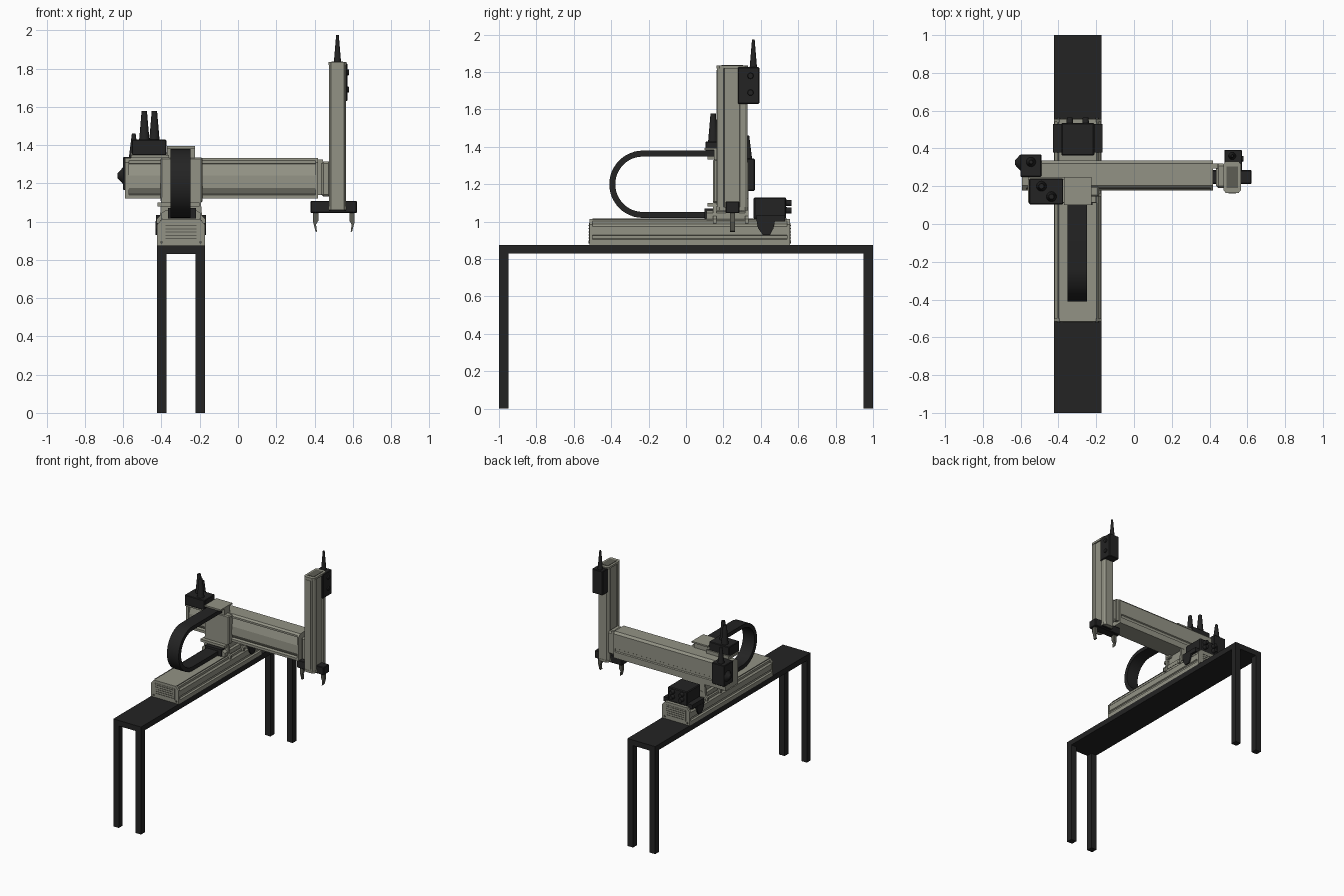
import bpy, bmesh, math
from mathutils import Vector

if "Cube" in bpy.data.objects:
    bpy.data.objects.remove(bpy.data.objects["Cube"])


def material(name, rgb):
    m = bpy.data.materials.new(name)
    m.use_nodes = True
    m.diffuse_color = (*rgb, 1)
    m.node_tree.nodes["Principled BSDF"].inputs["Base Color"].default_value = (*rgb, 1)
    return m


GREY = material("warm_grey_metal", (0.29, 0.29, 0.235))
SHADE = material("dark_grey_vent", (0.11, 0.11, 0.09))
BLACK = material("matte_black", (0.017, 0.017, 0.017))


def finish(name, bm, mat, bevel=0, smooth=False):
    bmesh.ops.recalc_face_normals(bm, faces=bm.faces)
    me = bpy.data.meshes.new(name)
    bm.to_mesh(me)
    bm.free()
    ob = bpy.data.objects.new(name, me)
    bpy.context.collection.objects.link(ob)
    me.materials.append(mat)
    if bevel:
        mod = ob.modifiers.new("soft_edge", 'BEVEL')
        mod.width, mod.segments, mod.limit_method = bevel, 1, 'ANGLE'
    if smooth:
        bpy.ops.object.select_all(action='DESELECT')
        ob.select_set(True)
        bpy.context.view_layer.objects.active = ob
        bpy.ops.object.shade_smooth_by_angle()
    return ob


def box(name, x, y, z, mat, bevel=0):
    bm = bmesh.new()
    bmesh.ops.create_cube(bm, size=1)
    for v in bm.verts:
        v.co = [(r[0] + r[1]) / 2 + c * (r[1] - r[0]) for c, r in zip(v.co, (x, y, z))]
    return finish(name, bm, mat, bevel)


def prism(name, pts, axis, lo, hi, mat, smooth=False):
    """Extrude a 2D outline along x, y or z."""
    bm = bmesh.new()
    place = {'x': lambda a, b: (lo, a, b), 'y': lambda a, b: (a, lo, b), 'z': lambda a, b: (a, b, lo)}[axis]
    f = bm.faces.new([bm.verts.new(place(*p)) for p in pts])
    ext = bmesh.ops.extrude_face_region(bm, geom=[f])["geom"]
    step = Vector([(hi - lo) * (axis == a) for a in 'xyz'])
    bmesh.ops.translate(bm, verts=[v for v in ext if isinstance(v, bmesh.types.BMVert)], vec=step)
    return finish(name, bm, mat, smooth=smooth)


def cone(name, base, tip, r1, r2, mat):
    base, tip = Vector(base), Vector(tip)
    bm = bmesh.new()
    bmesh.ops.create_cone(bm, cap_ends=True, segments=20, radius1=r1, radius2=r2, depth=(tip - base).length)
    rot = (tip - base).to_track_quat('Z', 'Y')
    for v in bm.verts:
        v.co = rot @ v.co + (base + tip) / 2
    return finish(name, bm, mat, smooth=True)


def mirrored(pts, centre):
    return pts + [(2 * centre - a, b) for a, b in reversed(pts)]


CX = -0.298  # centre of the bench and lower rail

# Bench
box("bench_top", (-0.423, -0.173), (-1, 1), (0.83, 0.875), BLACK)
for sx in (-1, 1):
    for sy in (-1, 1):
        x, y = CX + sx * 0.1, sy * 0.975
        box("bench_leg", (x - 0.025, x + 0.025), (y - 0.025, y + 0.025), (0, 0.83), BLACK)

# Lower rail, with grooved sides and stepped top
rail = [(-0.423, 0.875), (-0.423, 0.905), (-0.411, 0.911), (-0.411, 0.925), (-0.42, 0.93),
        (-0.42, 0.975), (-0.408, 0.987), (-0.408, 1.004), (-0.395, 1.014)]
prism("lower_rail", mirrored(rail, CX), 'y', -0.5, 0.54, GREY)
cap = mirrored([(-0.423, 0.875), (-0.423, 0.985), (-0.395, 1.014)], CX)
for y, s in ((-0.5, -1), (0.54, 1)):
    prism("rail_end_cap", cap, 'y', y, y + s * 0.016, GREY)
    face = y + s * 0.016
    box("rail_end_panel", (CX - 0.09, CX + 0.09), sorted((face, face + s * 0.003)), (0.9, 0.992), GREY)
    for i in range(5):
        z = 0.909 + i * 0.017
        box("vent_slot", (CX - 0.08, CX + 0.08), sorted((face, face + s * 0.005)), (z, z + 0.005), SHADE)
    for sx in (-1, 1):
        x = CX + sx * 0.102
        cone("cap_screw", (x, face, 0.892), (x, face + s * 0.005, 0.892), 0.008, 0.008, SHADE)
for sx in (-1, 1):
    x = CX + sx * 0.1
    box("rail_top_seam", (x - 0.003, x + 0.003), (-0.5, 0.54), (1.012, 1.016), SHADE)

# Carriage and upright bracket
saddle = mirrored([(-0.425, 0.99), (-0.425, 1.015), (-0.408, 1.03), (-0.4, 1.125)], CX)
prism("carriage_saddle", mirrored([(-0.4, 1.0), (-0.4, 1.045), (-0.375, 1.06)], CX), 'y', 0.11, 0.335, GREY)
for y in (0.145, 0.315):
    prism("carriage_web", saddle, 'y', y, y + 0.018, GREY)
box("carriage_core", (-0.385, -0.21), (0.16, 0.32), (1.05, 1.13), GREY)
box("upright_plate", (-0.405, -0.185), (0.145, 0.2), (1.1, 1.335), GREY, 0.008)
box("upright_neck", (-0.37, -0.226), (0.15, 0.22), (1.32, 1.385), GREY)
box("chain_shelf", (-0.37, -0.226), (0.1, 0.25), (1.382, 1.394), GREY)
box("bracket_flange", (-0.42, -0.2), (0.115, 0.165), (1.08, 1.1), GREY)
box("cable_shelf", (-0.56, -0.36), (0.115, 0.25), (1.332, 1.348), GREY)
box("cable_shelf_rib", (-0.56, -0.36), (0.235, 0.25), (1.31, 1.36), GREY)

# Cable chain, a U-shaped band
arc = [math.radians(90 + i * 180 / 24) for i in range(25)]
outer = [(-0.23 + 0.18 * math.cos(a), 1.2 + 0.18 * math.sin(a)) for a in arc]
inner = [(-0.23 + 0.148 * math.cos(a), 1.2 + 0.148 * math.sin(a)) for a in arc]
band = [(0.15, 1.38)] + outer + [(0.15, 1.02), (0.15, 1.052)] + inner[::-1] + [(0.15, 1.348)]
prism("cable_chain", band, 'x', -0.353, -0.248, BLACK, smooth=True)
box("chain_anchor", (-0.365, -0.22), (0.1, 0.145), (1.015, 1.07), BLACK)

# Cross beam with a faceted front and grooved back
beam = [(0.335, 1.12), (0.335, 1.17), (0.327, 1.175), (0.327, 1.195), (0.335, 1.2),
        (0.335, 1.315), (0.32, 1.332), (0.205, 1.332), (0.19, 1.32), (0.19, 1.305),
        (0.205, 1.3), (0.185, 1.24), (0.182, 1.175), (0.2, 1.145), (0.178, 1.14), (0.178, 1.12)]
prism("cross_beam", beam, 'x', -0.575, 0.405, GREY)
beam_cap = [(0.178, 1.12), (0.335, 1.12), (0.335, 1.315), (0.32, 1.332), (0.205, 1.332), (0.178, 1.31)]
prism("beam_outer_cap", beam_cap, 'x', -0.592, -0.57, GREY)
prism("beam_inner_cap", beam_cap, 'x', 0.405, 0.418, GREY)
box("beam_link", (0.41, 0.445), (0.295, 0.32), (1.14, 1.325), GREY)

# Vertical column on its slide block
box("slide_block", (0.435, 0.485), (0.19, 0.32), (1.13, 1.315), GREY, 0.012)
c = 0.52
column = [(0.485, 0.165), (0.475, 0.18), (0.475, 0.2), (0.483, 0.205), (0.483, 0.285),
          (0.475, 0.29), (0.475, 0.315), (0.485, 0.33)]
prism("column", mirrored(column, c), 'z', 1.07, 1.82, GREY)
tip = mirrored([(0.487, 0.163), (0.473, 0.18), (0.473, 0.316), (0.487, 0.332)], c)
prism("column_top_cap", tip, 'z', 1.818, 1.834, GREY)
prism("column_foot", tip, 'z', 1.06, 1.078, GREY)
box("column_top_panel", (0.49, 0.55), (0.19, 0.305), (1.834, 1.837), SHADE)
box("column_wear_strip", (0.5, 0.54), (0.162, 0.167), (1.09, 1.81), GREY)

# Gripper
box("gripper_body", (0.38, 0.622), (0.212, 0.285), (1.045, 1.108), BLACK, 0.004)
box("gripper_hub", (0.475, 0.565), (0.2, 0.3), (1.055, 1.075), BLACK)
finger = [(0.392, 1.05), (0.392, 1.0), (0.405, 0.95), (0.413, 0.945), (0.408, 0.985), (0.42, 1.005), (0.42, 1.05)]
for s in (1, -1):
    pts = [(0.501 + s * (a - 0.501), b) for a, b in finger]
    prism("gripper_finger", pts, 'y', 0.235, 0.262, SHADE)

# Column motor
box("column_motor", (0.478, 0.572), (0.278, 0.392), (1.63, 1.826), BLACK, 0.004)
cone("column_motor_cable", (c, 0.36, 1.82), (c, 0.36, 1.975), 0.02, 0.007, BLACK)
for z in (1.69, 1.78):
    cone("column_motor_plug", (0.57, 0.345, z), (0.58, 0.345, z), 0.017, 0.014, BLACK)

# Beam motor with cable and side plug
box("beam_motor", (-0.602, -0.49), (0.25, 0.368), (1.165, 1.337), BLACK, 0.004)
cone("beam_motor_cable", (-0.545, 0.328, 1.33), (-0.545, 0.328, 1.46), 0.026, 0.01, BLACK)
cone("beam_motor_plug", (-0.6, 0.325, 1.24), (-0.63, 0.325, 1.24), 0.045, 0.012, BLACK)

# Cable box with two strain reliefs
box("cable_box", (-0.555, -0.375), (0.104, 0.24), (1.348, 1.428), BLACK, 0.004)
for x, y in ((-0.49, 0.2), (-0.437, 0.145)):
    cone("strain_relief", (x, y, 1.425), (x, y, 1.578), 0.027, 0.014, BLACK)

# Rail motor saddled over the back end
box("rail_motor", (-0.385, -0.21), (0.362, 0.535), (1.014, 1.13), BLACK, 0.006)
box("rail_motor_yoke", (-0.428, -0.168), (0.378, 0.53), (1.0, 1.035), BLACK)
cheek = [(0.378, 1.002), (0.385, 0.965), (0.41, 0.93), (0.45, 0.93), (0.468, 0.965), (0.475, 1.002)]
for x in (-0.43, -0.182):
    prism("rail_motor_cheek", cheek, 'x', x, x + 0.016, BLACK)
for x in (-0.34, -0.256):
    for z in (1.06, 1.1):
        cone("rail_motor_plug", (x, 0.53, z), (x, 0.565, z), 0.018, 0.015, BLACK)
